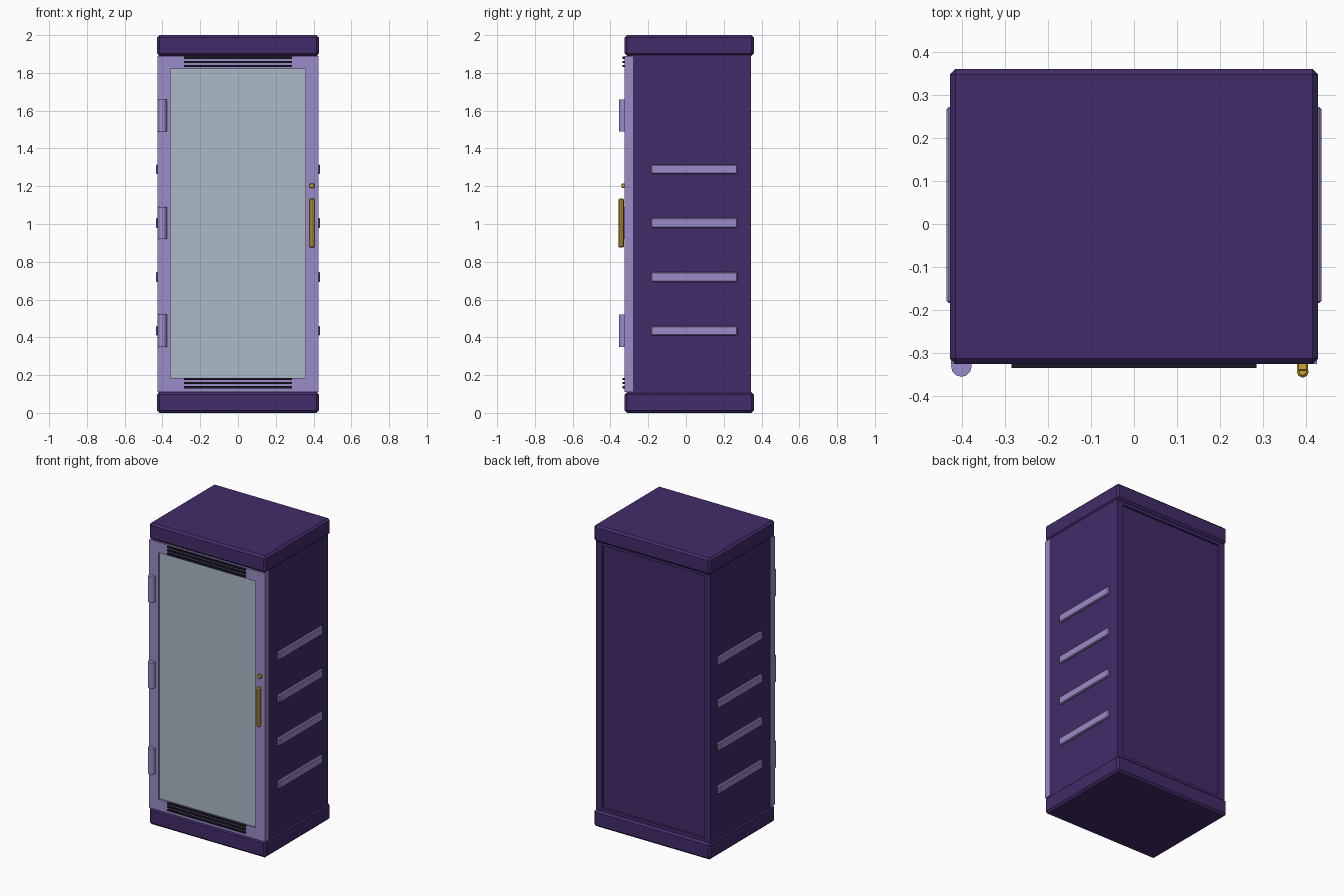
import bpy, bmesh
from mathutils import Vector

if "Cube" in bpy.data.objects:
    bpy.data.objects.remove(bpy.data.objects["Cube"], do_unlink=True)


def material(name, rgb):
    m = bpy.data.materials.new(name)
    m.use_nodes = True
    m.diffuse_color = (*rgb, 1)
    m.node_tree.nodes["Principled BSDF"].inputs["Base Color"].default_value = (*rgb, 1)
    return m


PURPLE = material("dark purple", (0.054, 0.025, 0.143))
LILAC = material("lilac", (0.33, 0.26, 0.58))
GLASS = material("pale glass", (0.41, 0.49, 0.57))
GOLD = material("gold", (0.58, 0.38, 0.035))
BLACK = material("vent black", (0.012, 0.01, 0.02))


def finish(name, bm, *mats):
    bmesh.ops.recalc_face_normals(bm, faces=bm.faces)
    me = bpy.data.meshes.new(name)
    bm.to_mesh(me)
    bm.free()
    for m in mats:
        me.materials.append(m)
    ob = bpy.data.objects.new(name, me)
    bpy.context.collection.objects.link(ob)
    return ob


def box_mesh(lo, hi, bevel=0):
    lo, hi = Vector(lo), Vector(hi)
    bm = bmesh.new()
    bmesh.ops.create_cube(bm, size=1)
    for v in bm.verts:
        v.co = (lo + hi) / 2 + v.co * (hi - lo)
    if bevel:
        bmesh.ops.bevel(bm, geom=bm.edges[:], offset=bevel, segments=1, affect='EDGES')
    return bm


def recess(bm, side, half_x, z0, z1, depth, mat=0):
    """Sink a rectangle into the face turned to y = side."""
    bm.normal_update()
    face = max(bm.faces, key=lambda f: f.normal.y * side)
    bmesh.ops.inset_region(bm, faces=[face], thickness=0.03)
    mid = (z0 + z1) / 2
    for v in face.verts:
        v.co.x = half_x if v.co.x > 0 else -half_x
        v.co.z = z1 if v.co.z > mid else z0
    inner = bmesh.ops.extrude_discrete_faces(bm, faces=[face])["faces"][0]
    inner.material_index = mat
    bmesh.ops.translate(bm, verts=inner.verts[:], vec=(0, -side * depth, 0))


def rod(name, x, y, z0, z1, radius, sides, mat, bevel=0):
    bm = bmesh.new()
    bmesh.ops.create_cone(bm, cap_ends=True, segments=sides, radius1=radius,
                          radius2=radius, depth=z1 - z0)
    bmesh.ops.translate(bm, verts=bm.verts, vec=(x, y, (z0 + z1) / 2))
    if bevel:
        rims = [e for e in bm.edges if abs(e.verts[0].co.z - e.verts[1].co.z) < 1e-5]
        bmesh.ops.bevel(bm, geom=rims, offset=bevel, segments=1, affect='EDGES')
    finish(name, bm, mat)


# Cabinet body with a sunken back panel
body = box_mesh((-0.42, -0.28, 0.05), (0.42, 0.345, 1.95))
recess(body, 1, 0.375, 0.13, 1.87, 0.015)
finish("cabinet_body", body, PURPLE)

# Chamfered plinth and top cap
for name, z in (("plinth", 0), ("top_cap", 1.89)):
    finish(name, box_mesh((-0.428, -0.325, z), (0.428, 0.36, z + 0.11), 0.013), PURPLE)

# Door frame with sunken glass
door = box_mesh((-0.425, -0.325, 0.11), (0.425, -0.28, 1.89))
recess(door, -1, 0.357, 0.185, 1.82, 0.012, 1)
finish("glass_door", door, LILAC, GLASS)

# Vent slats above and below the glass
for name, z in (("lower", 0.136), ("upper", 1.836)):
    for i in range(3):
        c = z + i * 0.022
        finish(f"{name}_vent_slat_{i + 1}",
               box_mesh((-0.285, -0.335, c - 0.006), (0.285, -0.32, c + 0.006)), BLACK)

# Hinges along the right edge of the door
for i in range(3):
    z = 0.35 + i * 0.57
    rod(f"hinge_{i + 1}", -0.401, -0.331, z, z + 0.17, 0.024, 12, LILAC)

# Door handle and lock
rod("door_handle", 0.392, -0.343, 0.875, 1.135, 0.014, 8, GOLD, 0.005)
finish("door_lock", box_mesh((0.379, -0.341, 1.19), (0.404, -0.32, 1.215), 0.003), GOLD)

# Side rails, mirrored left and right
for side, s in (("left", 1), ("right", -1)):
    for i in range(4):
        z = 0.435 + i * 0.285
        xs = sorted((s * 0.41, s * 0.435))
        finish(f"{side}_rail_{i + 1}",
               box_mesh((xs[0], -0.184, z - 0.026), (xs[1], 0.272, z + 0.026), 0.005), LILAC)
